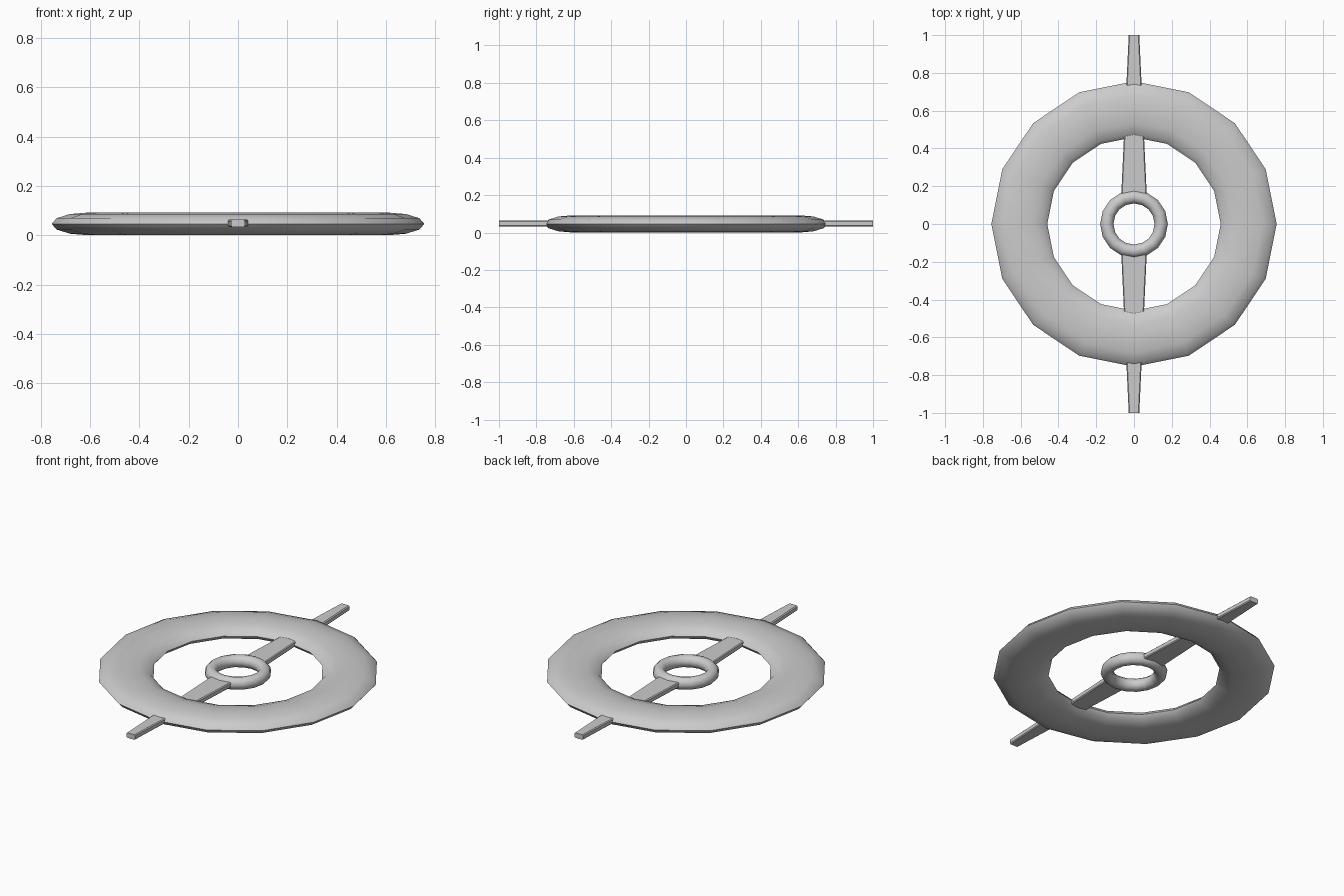
import bpy, bmesh
from math import pi
from mathutils import Matrix

if "Cube" in bpy.data.objects:
    bpy.data.objects.remove(bpy.data.objects["Cube"])

Z = 0.046  # shared mid-height of all parts


def ring(name, major, half_w, half_h, sides, minor):
    bpy.ops.mesh.primitive_torus_add(major_segments=sides, minor_segments=minor,
                                     major_radius=major, minor_radius=half_w)
    ob = bpy.context.object
    ob.name = name
    for v in ob.data.vertices:
        v.co.z *= half_h / half_w
    ob.location.z = Z
    bpy.ops.object.shade_smooth_by_angle(angle=pi / 4)
    return ob


def spoke(name, sign):
    # tapered flat bar from the hub through the big ring
    y0, y1, w0, w1, t = 0.145, 1.0, 0.068, 0.028, 0.015
    bm = bmesh.new()
    bmesh.ops.create_cube(bm, size=2)
    for v in bm.verts:
        outer = v.co.y > 0
        v.co.x *= w1 if outer else w0
        v.co.y = y1 if outer else y0
        v.co.z *= t
    # soften the long edges
    long_edges = [e for e in bm.edges if abs(e.verts[0].co.y - e.verts[1].co.y) > 0.5]
    bmesh.ops.bevel(bm, geom=long_edges, offset=0.005, segments=1, affect='EDGES')
    if sign < 0:
        bmesh.ops.rotate(bm, verts=bm.verts, cent=(0, 0, 0),
                         matrix=Matrix.Rotation(pi, 3, 'Z'))
    me = bpy.data.meshes.new(name)
    bm.to_mesh(me)
    bm.free()
    ob = bpy.data.objects.new(name, me)
    ob.location.z = Z + 0.002
    bpy.context.collection.objects.link(ob)


# Wide flattened outer ring and small round hub
ring("outer_ring", 0.607, 0.148, 0.046, 16, 12)
ring("hub_ring", 0.144, 0.035, 0.035, 16, 12)

# Front and back spokes
spoke("back_spoke", 1)
spoke("front_spoke", -1)
